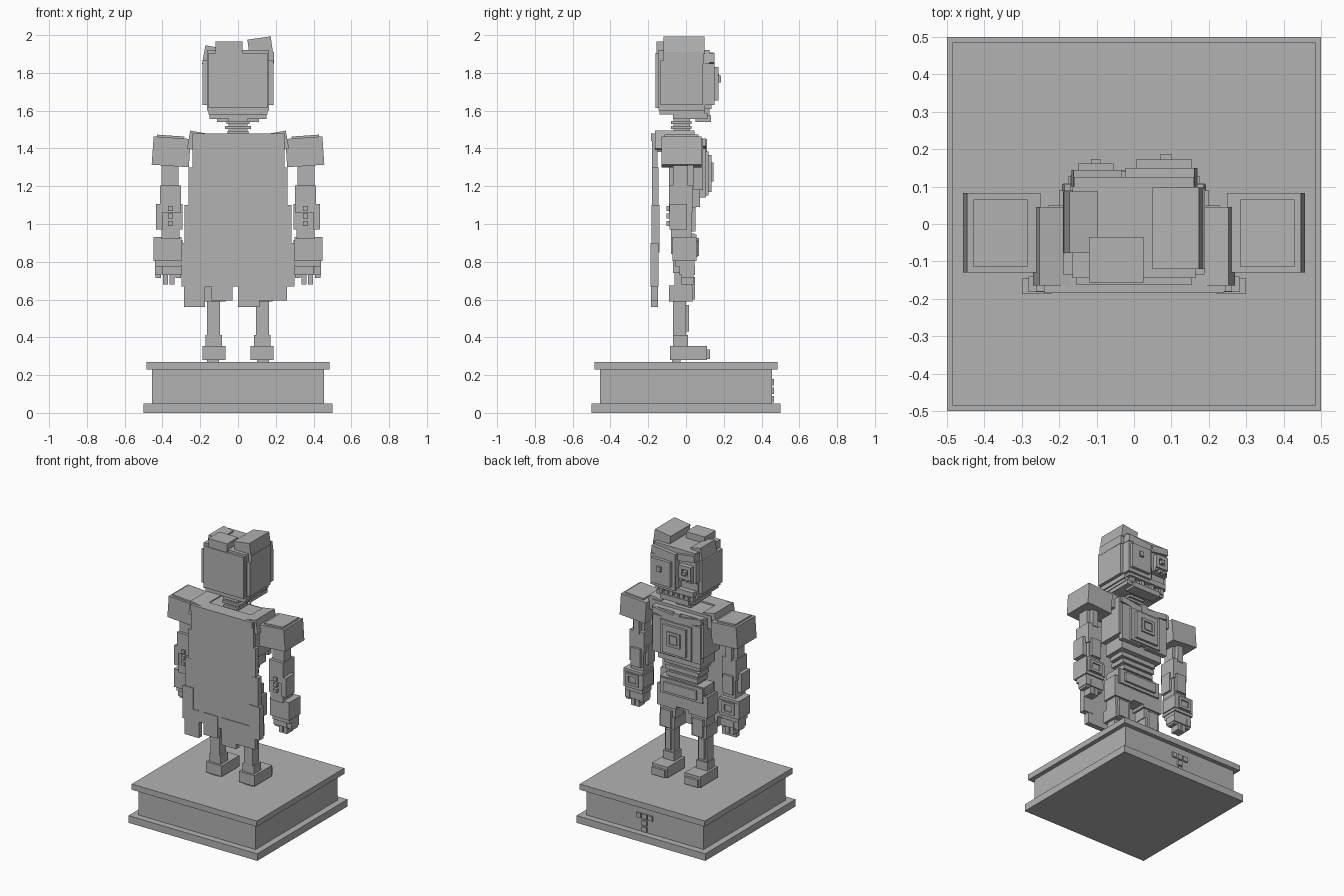
import bpy, math
from mathutils import Matrix, Vector

mat = bpy.data.materials.new("stone grey")
mat.diffuse_color = (0.45, 0.45, 0.45, 1)


def box(name, x, y, z, tilt=0, roll=0):
    """Box from ranges; tilt is about y in degrees, roll about x."""
    c = Vector(((x[0] + x[1]) / 2, (y[0] + y[1]) / 2, (z[0] + z[1]) / 2))
    h = ((x[1] - x[0]) / 2, (y[1] - y[0]) / 2, (z[1] - z[0]) / 2)
    s = [(i, j, k) for i in (-1, 1) for j in (-1, 1) for k in (-1, 1)]
    r = Matrix.Rotation(math.radians(tilt), 3, 'Y') @ Matrix.Rotation(math.radians(roll), 3, 'X')
    vs = [c + r @ Vector((a * h[0], b * h[1], d * h[2])) for a, b, d in s]
    fs = [(0, 1, 3, 2), (4, 6, 7, 5), (0, 4, 5, 1), (2, 3, 7, 6), (0, 2, 6, 4), (1, 5, 7, 3)]
    me = bpy.data.meshes.new(name)
    me.from_pydata(vs, [], fs)
    me.materials.append(mat)
    ob = bpy.data.objects.new(name, me)
    bpy.context.collection.objects.link(ob)
    return ob


def pair(name, x, y, z, tilt=0, roll=0):
    box(name + "_right", x, y, z, tilt, roll)
    box(name + "_left", (-x[1], -x[0]), y, z, -tilt, roll)


def frame(name, x, z, y, w):
    """Raised square border on a +y surface."""
    box(name + "_top", x, y, (z[1] - w, z[1]))
    box(name + "_bottom", x, y, (z[0], z[0] + w))
    box(name + "_side_a", (x[0], x[0] + w), y, (z[0] + w, z[1] - w))
    box(name + "_side_b", (x[1] - w, x[1]), y, (z[0] + w, z[1] - w))


# Pedestal
for n, r, z in (("plinth_base", .5, (0, .05)), ("plinth_body", .455, (.05, .23)), ("plinth_top", .485, (.23, .27))):
    box(n, (-r, r), (-r, r), z)
for i, (x, z) in enumerate(((.045, .162), (0, .162), (-.045, .162), (0, .117), (0, .072))):
    box(f"plinth_ornament_{i}", (x - .018, x + .018), (.45, .466), (z - .017, z + .017))

# Legs
pair("sole", (.1, .165), (-.075, -.03), (.265, .285))
pair("foot", (.067, .188), (-.085, .11), (.28, .355))
pair("toe_cap", (.078, .177), (.105, .127), (.285, .335))
pair("ankle", (.085, .172), (-.07, .01), (.355, .412))
pair("shin", (.095, .163), (-.07, 0), (.41, .6))
pair("shin_plate", (.108, .15), (-.005, .015), (.43, .57))
pair("knee", (.066, .182), (-.09, .035), (.59, .675))
pair("knee_cap", (.085, .163), (.03, .048), (.6, .72))
pair("thigh", (.06, .18), (-.06, .03), (.67, .9))
pair("thigh_plate", (.045, .195), (-.068, .042), (.74, .89))

# Pelvis, belt and waist
box("pelvis", (-.17, .17), (-.07, .045), (.85, .95))
box("loin_plate", (-.045, .045), (-.06, .04), (.76, .86))
box("belt", (-.165, .165), (-.08, .055), (.84, .945))
box("belt_panel", (-.125, .125), (.05, .07), (.86, .925))
box("waist", (-.11, .11), (-.06, .03), (.94, 1.13))
for i, (w, z) in enumerate(((.12, .965), (.13, 1.01), (.14, 1.055))):
    box(f"waist_ring_{i}", (-w, w), (-.07, .045), (z, z + .03))

# Torso
box("lower_chest", (-.165, .165), (-.085, .075), (1.09, 1.2))
box("chest", (-.2, .2), (-.09, .09), (1.18, 1.45))
pair("breast_plate", (.02, .185), (.07, .105), (1.14, 1.4))
box("chest_panel", (-.12, .12), (.08, .118), (1.15, 1.385))
box("chest_screen", (-.09, .09), (.11, .135), (1.17, 1.365))
frame("screen_frame", (-.05, .05), (1.225, 1.325), (.13, .145), .018)
box("chest_core", (-.025, .025), (.13, .14), (1.25, 1.3))
pair("collar_bone", (.02, .19), (.05, .105), (1.4, 1.44), -8)
box("throat_knob", (-.025, .025), (.05, .11), (1.38, 1.45))
box("upper_back", (-.23, .23), (-.15, .05), (1.38, 1.47))
pair("collar_pad", (.17, .262), (-.165, .045), (1.39, 1.487), -10)

# Cape with tattered hem
box("cape", (-.24, .245), (-.18, -.15), (.67, 1.48))
pair("cape_edge_upper", (.235, .262), (-.18, -.145), (1.0, 1.3))
pair("cape_edge_middle", (.235, .282), (-.182, -.14), (.85, 1.1))
pair("cape_edge_lower", (.22, .298), (-.187, -.145), (.67, .9))
for i, (a, b, z) in enumerate(((-.285, -.175, .56), (-.14, -.03, .595), (0, .115, .56), (.115, .26, .595))):
    box(f"cape_tatter_{i}", (a, b), (-.185, -.148), (z, .75))
box("cape_top", (-.24, .24), (-.185, -.09), (1.44, 1.48))

# Arms
pair("shoulder", (.255, .452), (-.13, .083), (1.307, 1.457), -4)
pair("shoulder_plate", (.285, .43), (-.115, .065), (1.44, 1.468), -4)
pair("upper_arm", (.315, .405), (-.07, .01), (1.18, 1.33))
pair("upper_arm_rod", (.335, .38), (0, .04), (1.19, 1.32))
pair("forearm", (.303, .412), (-.09, .035), (1.06, 1.205))
pair("lower_forearm", (.31, .405), (-.08, .03), (.92, 1.07))
pair("forearm_outer_plate", (.4, .435), (-.088, .005), (.97, 1.105))
pair("forearm_inner_plate", (.293, .315), (-.075, .005), (.97, 1.105))
pair("forearm_front_plate", (.32, .395), (.025, .05), (.96, 1.09))
for i in range(3):
    pair(f"elbow_stud_{i}", (.345, .37), (-.103, -.075), (.99 + i * .04, 1.015 + i * .04))
pair("gauntlet", (.3, .448), (-.072, .055), (.805, .932))
pair("gauntlet_band", (.293, .44), (-.06, .06), (.825, .915))
pair("palm", (.305, .44), (-.055, .045), (.775, .81))
for s in (-1, 1):
    a, b = sorted((s * .325, s * .42))
    frame(f"wrist_screen_{s}", (a, b), (.83, .91), (.055, .07), .018)
for i, (a, z) in enumerate(((.302, .715), (.335, .68), (.37, .68), (.408, .715))):
    pair(f"finger_{i}", (a, a + .028), (-.025, .04), (z, .78))
    pair(f"knuckle_{i}", (a - .003, a + .032), (-.035, .048), (.73, .78))

# Neck
box("neck", (-.05, .05), (-.065, .02), (1.44, 1.6))
for i, w in enumerate((.055, .068, .06)):
    box(f"neck_ring_{i}", (-w, w), (-.08, .03), (1.475 + i * .027, 1.492 + i * .027))

# Head
box("skull", (-.165, .165), (-.145, .1), (1.6, 1.92))
box("skull_back", (-.155, .155), (-.162, -.14), (1.615, 1.905))
box("skull_base", (-.155, .155), (-.14, .1), (1.58, 1.62))
pair("temple", (.155, .188), (-.135, .09), (1.63, 1.865))
box("temple_top_right", (.15, .19), (-.12, .095), (1.85, 1.91))
box("jaw", (-.15, .15), (-.07, .115), (1.555, 1.585))
box("chin", (-.11, .11), (.05, .132), (1.54, 1.575))
for i in range(7):
    x = -.13 + i * .04
    box(f"tooth_{i}", (x - .013, x + .013), (.09, .125), (1.572, 1.612 - .012 * (i % 2)))
box("upper_lip", (-.15, .15), (.09, .135), (1.61, 1.645))
box("nose", (-.035, .015), (.09, .14), (1.65, 1.73))
box("hair_middle", (-.12, .025), (-.157, -.035), (1.89, 1.965))
box("hair_right", (.055, .18), (-.12, .098), (1.895, 1.985), -8)
box("hair_left", (-.182, -.105), (-.077, .087), (1.84, 1.94), 10)
box("forehead", (-.16, .16), (.08, .125), (1.84, 1.92))
box("brow_right", (-.02, .165), (.1, .15), (1.845, 1.895), -6)
box("brow_left", (-.165, -.035), (.1, .145), (1.855, 1.9), 8)

# Large square eye and small mechanical eye
box("eye_mount", (-.02, .17), (.09, .15), (1.63, 1.85))
box("eye_plate", (.005, .155), (.14, .172), (1.655, 1.83))
box("eye_pupil", (.07, .1), (.165, .186), (1.75, 1.785))
box("socket", (-.17, -.04), (.09, .13), (1.71, 1.86))
frame("eye_ring", (-.15, -.055), (1.735, 1.83), (.125, .162), .025)
box("small_pupil", (-.115, -.09), (.12, .174), (1.77, 1.795))
for i, x in enumerate((-.15, -.115, -.075)):
    box(f"socket_stud_{i}", (x, x + .02), (.12, .152), (1.715, 1.738))
